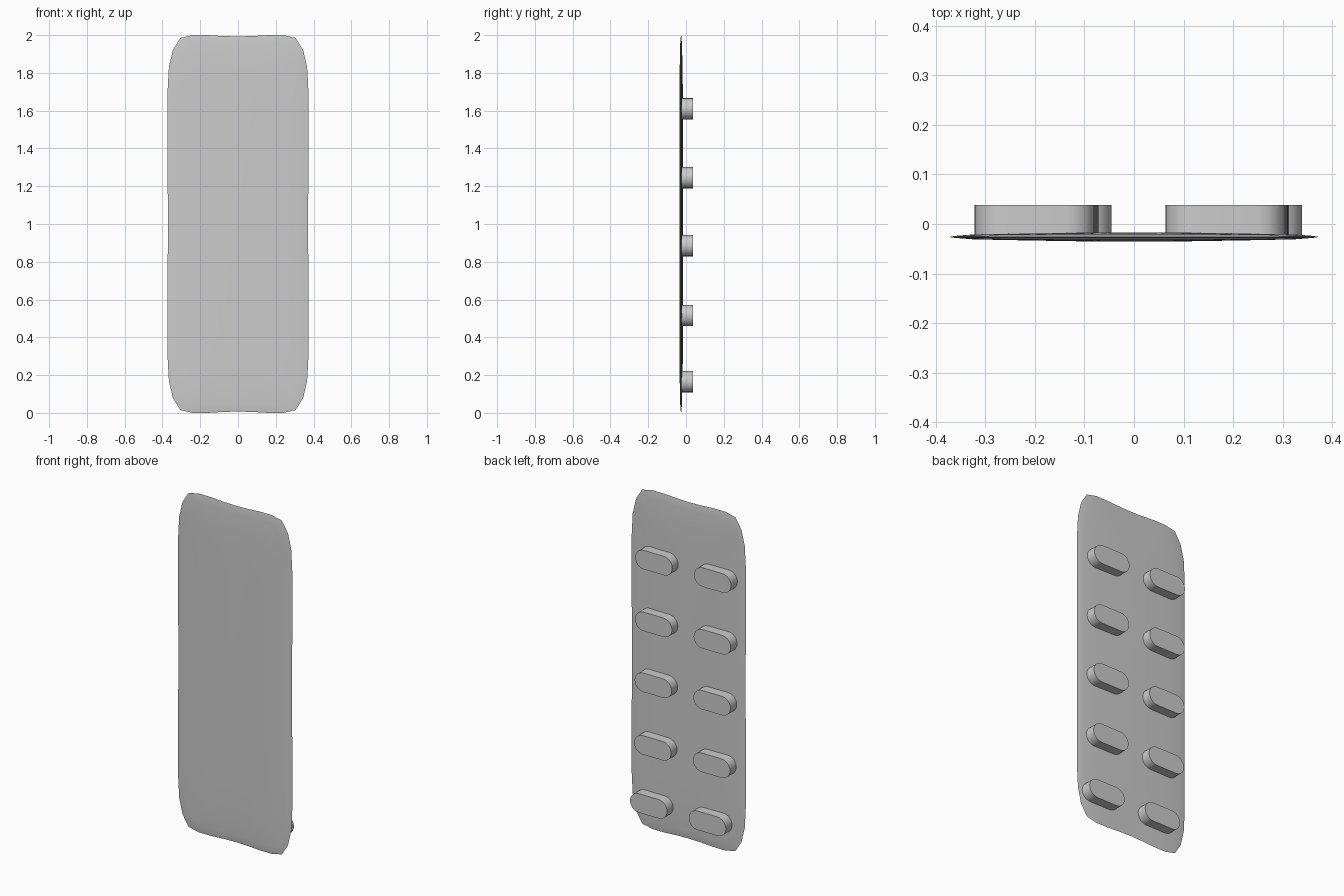
import bpy, bmesh, math

cube = bpy.data.objects.get("Cube")
if cube:
    bpy.data.objects.remove(cube, do_unlink=True)

grey = bpy.data.materials.new("pale_grey")
grey.use_nodes = True
colour = (0.6, 0.6, 0.6, 1)
grey.diffuse_color = colour
grey.node_tree.nodes["Principled BSDF"].inputs["Base Color"].default_value = colour


def finish(name, bm, angle):
    bmesh.ops.recalc_face_normals(bm, faces=bm.faces)
    mesh = bpy.data.meshes.new(name)
    bm.to_mesh(mesh)
    bm.free()
    mesh.materials.append(grey)
    obj = bpy.data.objects.new(name, mesh)
    bpy.context.collection.objects.link(obj)
    bpy.ops.object.select_all(action="DESELECT")
    obj.select_set(True)
    bpy.context.view_layer.objects.active = obj
    bpy.ops.object.shade_smooth_by_angle(angle=math.radians(angle))
    return obj


def bridge(bm, a, b):
    n = len(a)
    for i in range(n):
        bm.faces.new((a[i], a[(i + 1) % n], b[(i + 1) % n], b[i]))


# Backing sheet: thin cushion with a soft rounded-rectangle outline
HALF_W, MID_Y = 0.373, -0.026
quarter = [(0, 0.993), (0.08, 0.995), (0.16, 1), (0.24, 1), (0.305, 0.985),
           (0.345, 0.92), (0.366, 0.83), (HALF_W, 0.7), (HALF_W, 0.35), (0.371, 0)]
half = quarter + [(x, -z) for x, z in quarter[-2::-1]]
outline = half + [(-x, z) for x, z in half[-2:0:-1]]

bm = bmesh.new()


def ring(inset, y):
    sx, sz = 1 - inset / HALF_W, 1 - inset
    return [bm.verts.new((x * sx, y, 1 + z * sz)) for x, z in outline]


rim = ring(0, MID_Y)
for side in (-1, 1):
    previous = rim
    for inset, bulge in ((0.012, 0.002), (0.05, 0.005), (0.15, 0.007), (0.27, 0.009)):
        current = ring(inset, MID_Y + side * bulge)
        bridge(bm, previous, current)
        previous = current
    bm.faces.new(previous)
finish("backing_sheet", bm, 40)

# Tablet pockets: five rows of two flat-topped capsules on the back
LENGTH, RADIUS = 0.242, 0.056
rows = [(1.61, 0), (1.245, 0.002), (0.885, 0.004), (0.515, 0.007), (0.165, 0.034)]


def pocket(name, cx, cz):
    bm = bmesh.new()
    loops = []
    for y in (MID_Y, 0.038):
        loop = []
        for end in (1, -1):
            for k in range(13):
                a = math.pi * k / 12 - math.pi / 2
                x = end * (LENGTH / 2 - RADIUS + RADIUS * math.cos(a))
                loop.append(bm.verts.new((cx + x, y, cz + end * RADIUS * math.sin(a))))
        loops.append(loop)
        bm.faces.new(loop)
    bridge(bm, *loops)
    finish(name, bm, 30)


for number, (z, shift) in enumerate(rows, 1):
    pocket(f"left_pocket_{number}", 0.184 + shift, z)
    pocket(f"right_pocket_{number}", -0.2 + shift, z)
